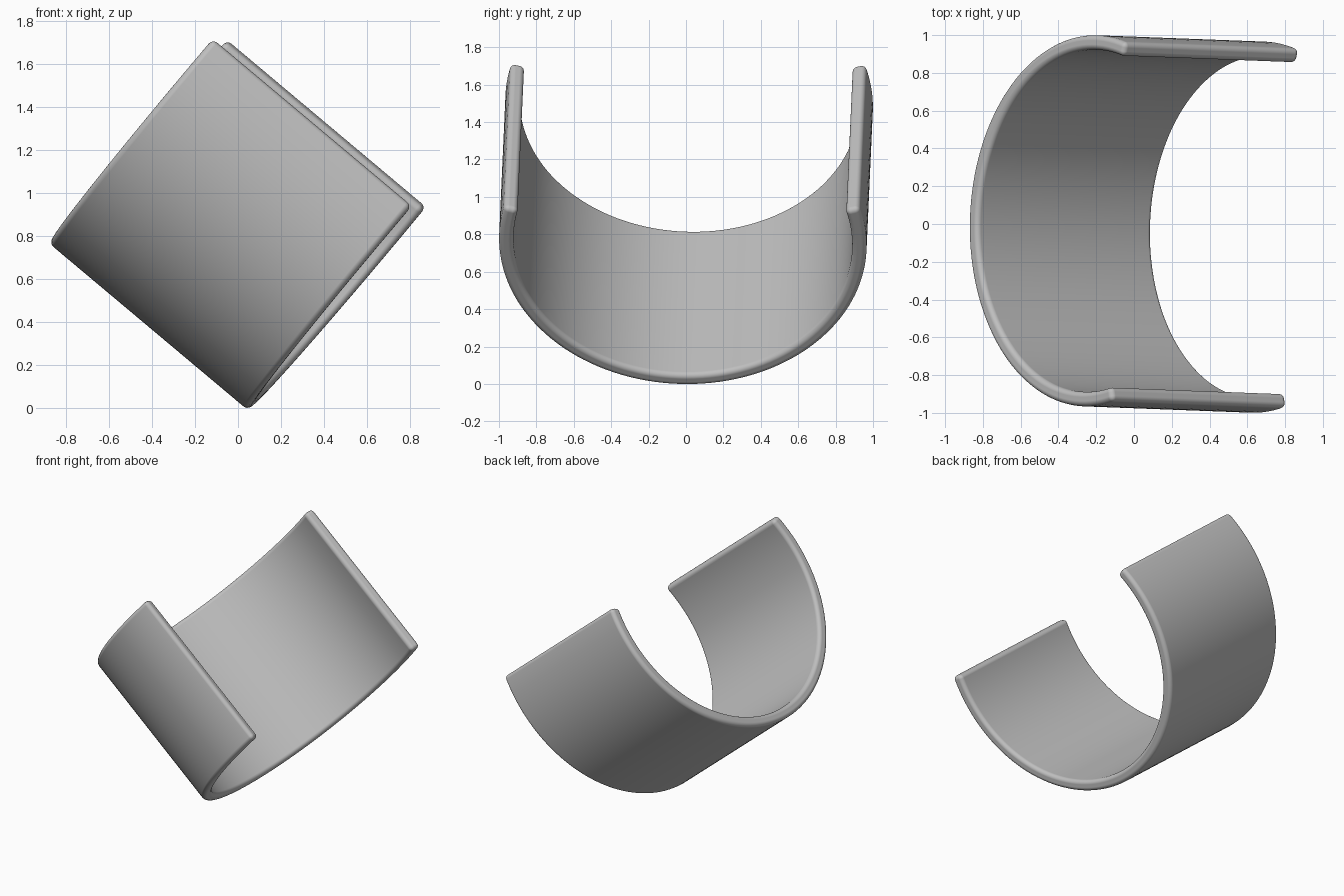
import bpy
import bmesh
from math import radians, cos, sin
from mathutils import Vector

cube = bpy.data.objects.get("Cube")
if cube:
    bpy.data.objects.remove(cube, do_unlink=True)

# Main sizes of the open cuff
OUTER, THICK, LENGTH, ROUND = 0.983, 0.077, 1.21, 0.028
START, END, STEPS = radians(-194.2), radians(16.6), 80
CENTRE = Vector((0.215, 0, 1.13))

# Tilted frame: axis along the cuff, mouth towards the opening, side across it
tilt = radians(40)
axis = Vector((cos(tilt), -0.029, -sin(tilt))).normalized()
mouth = Vector((sin(tilt), 0, cos(tilt)))
side = mouth.cross(axis).normalized()
mouth = axis.cross(side)

# Sweep a rectangular section along the arc
bm = bmesh.new()
section = [(OUTER, -0.5), (OUTER, 0.5), (OUTER - THICK, 0.5), (OUTER - THICK, -0.5)]
rings = []
for i in range(STEPS + 1):
    a = START + (END - START) * i / STEPS
    radial = side * cos(a) + mouth * sin(a)
    rings.append([bm.verts.new(CENTRE + radial * r + axis * s * LENGTH) for r, s in section])
for p, q in zip(rings, rings[1:]):
    for k in range(4):
        n = (k + 1) % 4
        bm.faces.new((p[k], p[n], q[n], q[k]))
bm.faces.new(rings[0])
bm.faces.new(rings[-1])
bmesh.ops.recalc_face_normals(bm, faces=bm.faces)
for f in bm.faces:
    f.smooth = True

mesh = bpy.data.meshes.new("open_cuff")
bm.to_mesh(mesh)
bm.free()
cuff = bpy.data.objects.new("open_cuff", mesh)
bpy.context.collection.objects.link(cuff)

# Rounded rims
bevel = cuff.modifiers.new("rounded_rims", "BEVEL")
bevel.width = ROUND
bevel.segments = 5
bevel.limit_method = "ANGLE"
bevel.angle_limit = radians(40)
bevel.harden_normals = True

# Plain grey finish
grey = bpy.data.materials.new("plain_grey")
grey.use_nodes = True
colour = (0.52, 0.52, 0.52, 1)
grey.diffuse_color = colour
grey.node_tree.nodes["Principled BSDF"].inputs["Base Color"].default_value = colour
mesh.materials.append(grey)
